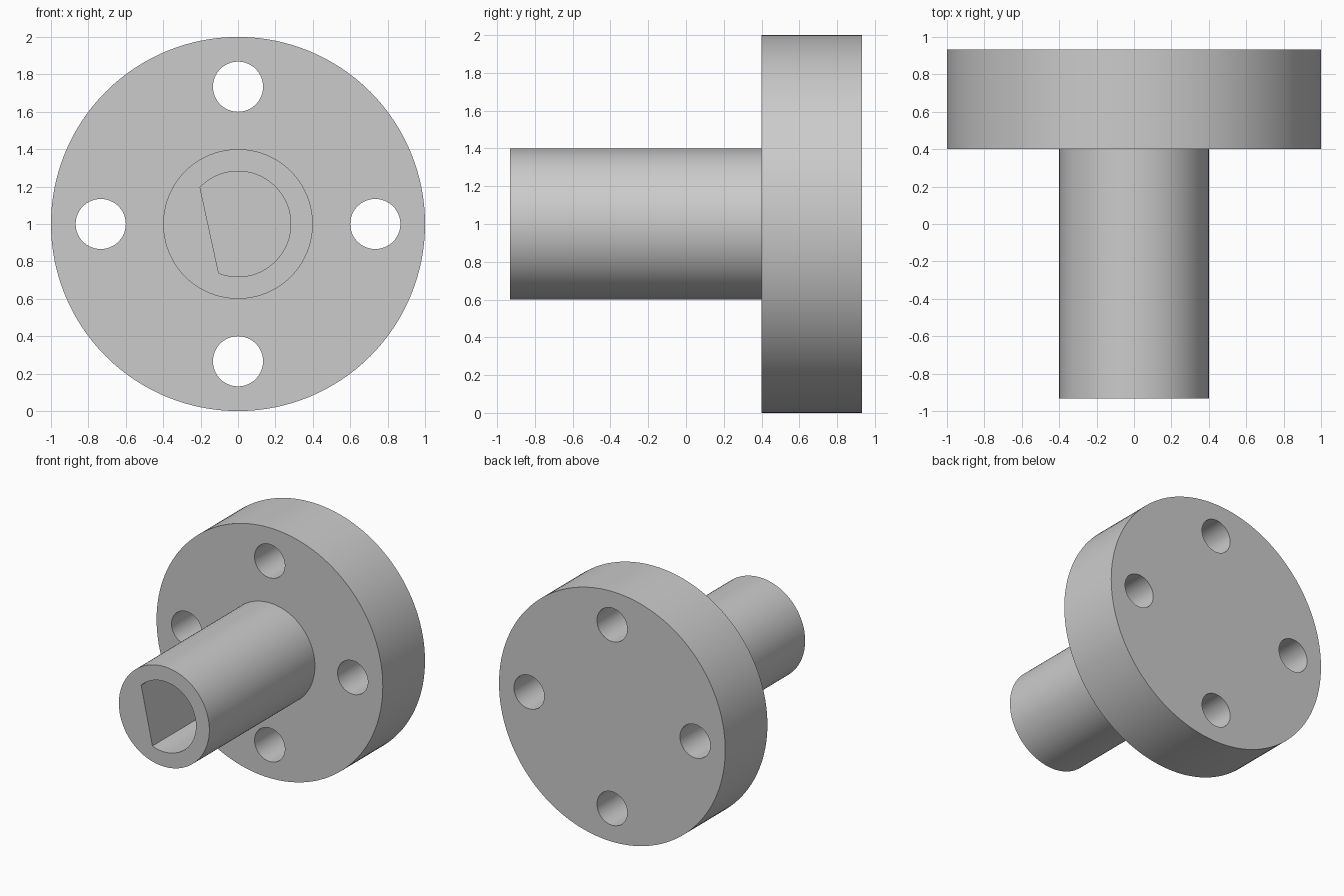
import bpy, bmesh
from math import cos, sin, radians

cube = bpy.data.objects.get("Cube")
if cube:
    bpy.data.objects.remove(cube, do_unlink=True)

grey = bpy.data.materials.new("plain grey")
grey.use_nodes = True
colour = (0.6, 0.6, 0.6, 1)
grey.diffuse_color = colour
grey.node_tree.nodes["Principled BSDF"].inputs["Base Color"].default_value = colour

AXIS_Z = 1.0
BACK, FLANGE_FRONT, SHAFT_END = 0.933, 0.4, -0.933


def arc(radius, start=0, end=360, steps=128, cx=0, cz=AXIS_Z):
    """Points on an arc in the xz plane; a full circle omits its repeated end."""
    count = steps if end - start == 360 else steps + 1
    angles = [radians(start + (end - start) * i / steps) for i in range(count)]
    return [(cx + radius * cos(a), cz + radius * sin(a)) for a in angles]


def prism(name, outline, y0, y1):
    """Extrude an xz outline along y."""
    bm = bmesh.new()
    face = bm.faces.new([bm.verts.new((x, y0, z)) for x, z in outline])
    grown = bmesh.ops.extrude_face_region(bm, geom=[face])["geom"]
    moved = [v for v in grown if isinstance(v, bmesh.types.BMVert)]
    bmesh.ops.translate(bm, verts=moved, vec=(0, y1 - y0, 0))
    bmesh.ops.recalc_face_normals(bm, faces=bm.faces)
    mesh = bpy.data.meshes.new(name)
    bm.to_mesh(mesh)
    bm.free()
    mesh.materials.append(grey)
    obj = bpy.data.objects.new(name, mesh)
    bpy.context.collection.objects.link(obj)
    return obj


def combine(target, other, operation):
    """Apply a boolean and discard the helper."""
    bpy.context.view_layer.objects.active = target
    mod = target.modifiers.new(operation, "BOOLEAN")
    mod.operation = operation
    mod.solver = "EXACT"
    mod.object = other
    bpy.ops.object.modifier_apply(modifier=mod.name)
    bpy.data.objects.remove(other, do_unlink=True)


# Flange disc with the shaft sleeve fused to its front
body = prism("flanged_shaft_coupling", arc(1.0), FLANGE_FRONT, BACK)
combine(body, prism("sleeve", arc(0.4), SHAFT_END, FLANGE_FRONT + 0.1), "UNION")

# Four bolt holes through the flange
for turn in range(4):
    a = radians(90 * turn)
    hole = arc(0.134, steps=64, cx=0.734 * cos(a), cz=AXIS_Z + 0.734 * sin(a))
    combine(body, prism("bolt_hole", hole, FLANGE_FRONT - 0.1, BACK + 0.1), "DIFFERENCE")

# Blind D-shaped bore, its flat slightly tilted
bore = arc(0.282, start=-111.5, end=136)
combine(body, prism("bore", bore, SHAFT_END - 0.1, FLANGE_FRONT), "DIFFERENCE")

# Smooth walls with crisp rims
bpy.ops.object.select_all(action="DESELECT")
body.select_set(True)
bpy.context.view_layer.objects.active = body
bpy.ops.object.shade_smooth_by_angle(angle=radians(30))
